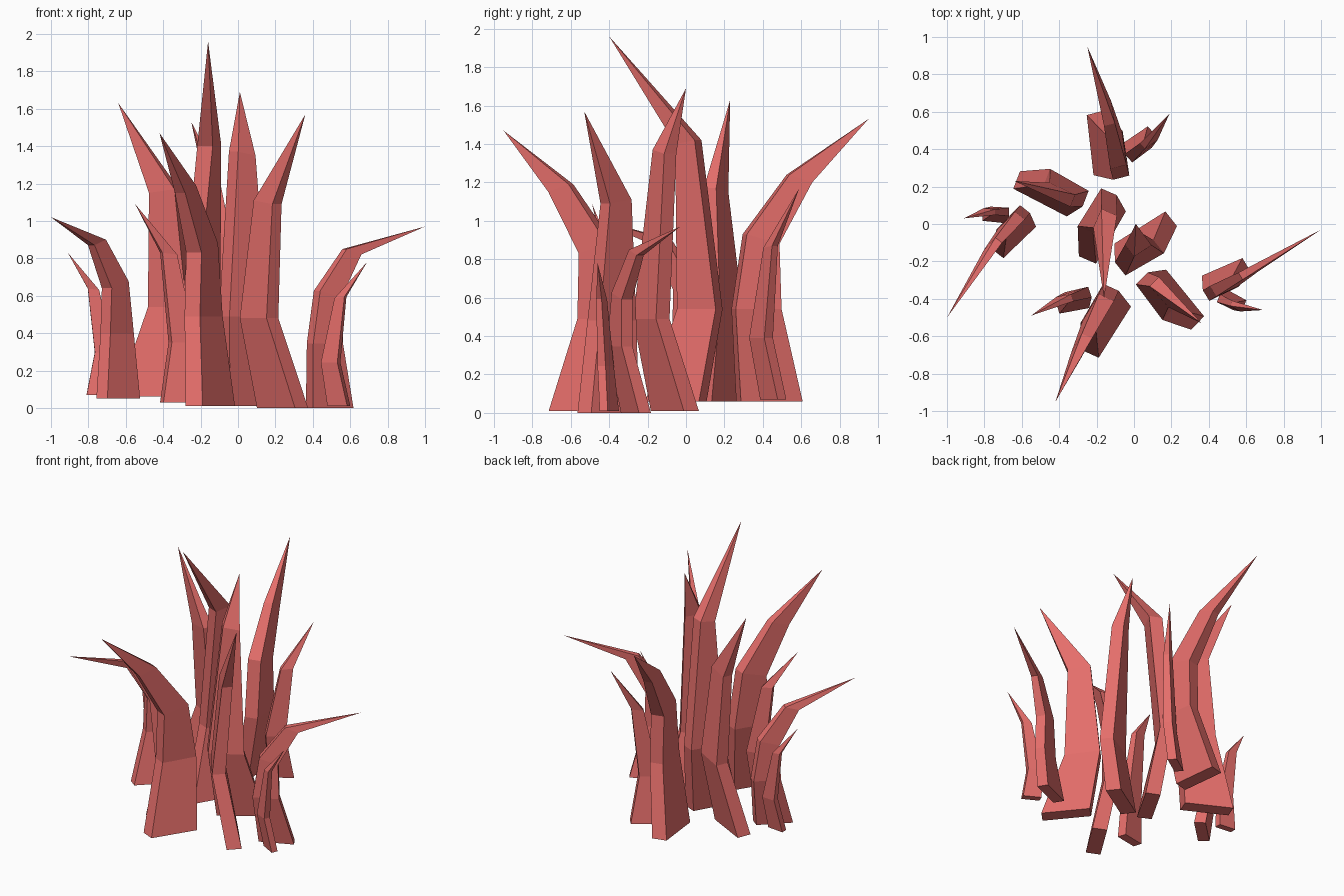
import bpy, bmesh
from mathutils import Vector

mat = bpy.data.materials.new("red_spike")
mat.diffuse_color = (0.78, 0.155, 0.145, 1)

# Rings of each spike, as an inner and an outer edge: (reach, side shift, z) twice, then width
HOOK = [(0.04, 0.06, 0, 0.36, 0.015, 0, 0.10), (-0.01, -0.03, 0.48, 0.23, -0.055, 0.48, 0.09),
        (0.05, -0.03, 0.87, 0.22, -0.05, 0.82, 0.09), (0.28, -0.04, 1.18, 0.40, -0.05, 1.14, 0.06)]
SPUR = [(0.04, 0.03, 0, 0.20, 0.01, 0, 0.06), (0.01, -0.02, 0.32, 0.14, -0.03, 0.32, 0.06),
        (0.11, -0.02, 0.79, 0.19, -0.03, 0.80, 0.04)]
BLADE = [(0.04, 0.04, 0, 0.36, 0.005, 0, 0.10), (-0.02, -0.035, 0.48, 0.215, -0.07, 0.48, 0.09),
         (0.04, 0.0, 1.11, 0.19, -0.01, 1.09, 0.07)]


def spike(name, rings, root, heading, tip, scale=1.0, tall=None):
    """Four-sided twisting spike leaning from root along heading, ending in a point."""
    tall = tall or scale
    d = Vector((heading[0], heading[1], 0)).normalized()
    left = Vector((-d.y, d.x, 0))
    o = Vector(root)
    bm = bmesh.new()
    loops = []
    for a, sa, za, b, sb, zb, w in rings:
        loop = []
        for r, s, z, k in ((a, sa, za, -1), (b, sb, zb, -1), (b, sb, zb, 1), (a, sa, za, 1)):
            p = o + d * r * scale + left * (s + k * w / 2) * scale
            p.z += z * tall
            loop.append(bm.verts.new(p))
        loops.append(loop)
    bm.faces.new(loops[0][::-1])
    for lo, hi in zip(loops, loops[1:]):
        for i in range(4):
            j = (i + 1) % 4
            bm.faces.new((lo[i], lo[j], hi[j], hi[i]))
    point = bm.verts.new(tip)
    for i in range(4):
        bm.faces.new((loops[-1][i], loops[-1][(i + 1) % 4], point))
    bmesh.ops.recalc_face_normals(bm, faces=bm.faces)
    me = bpy.data.meshes.new(name)
    bm.to_mesh(me)
    bm.free()
    me.materials.append(mat)
    bpy.context.collection.objects.link(bpy.data.objects.new(name, me))


# Outer hooked spikes
spike("hook_front", HOOK, (-0.10, -0.36, 0.01), (-0.41, -0.91), (-0.42, -0.95, 1.47))
spike("hook_back", HOOK, (-0.10, 0.25, 0.06), (-0.25, 0.97), (-0.25, 0.95, 1.53))
spike("hook_left", HOOK, (-0.57, 0.06, 0.05), (-0.62, -0.79), (-1.0, -0.50, 1.02), 0.75, 0.72)
spike("hook_right", HOOK, (0.38, -0.36, 0.0), (0.85, 0.52), (1.0, -0.03, 0.97), 0.73, 0.72)

# Small spurs beside the hooks
spike("spur_front", SPUR, (-0.22, -0.38, 0.03), (-0.94, -0.30), (-0.55, -0.49, 1.09))
spike("spur_back", SPUR, (-0.05, 0.36, 0.07), (0.75, 0.66), (0.19, 0.59, 1.17))
spike("spur_left", SPUR, (-0.66, 0.05, 0.07), (-1.0, -0.02), (-0.91, 0.03, 0.83), 0.75, 0.71)
spike("spur_right", SPUR, (0.45, -0.38, 0.01), (0.93, -0.37), (0.69, -0.46, 0.78), 0.75, 0.73)

# Broad upright blades in the middle
spike("blade_front_right", BLADE, (0.08, -0.28, 0.0), (0.71, -0.70), (0.36, -0.53, 1.57))
spike("blade_left", BLADE, (-0.29, 0.11, 0.06), (-0.93, 0.36), (-0.64, 0.23, 1.63))
spike("blade_tall", BLADE[:2] + [(0.08, 0.01, 1.36, 0.19, 0.01, 1.34, 0.09)],
      (-0.11, 0.14, 0.06), (-0.40, -0.92), (-0.16, -0.40, 1.96))
spike("blade_centre", BLADE[:2] + [(0.08, 0.01, 1.36, 0.19, 0.0, 1.34, 0.08)],
      (-0.08, -0.20, 0.01), (0.78, 0.62), (0.01, 0.0, 1.69))
